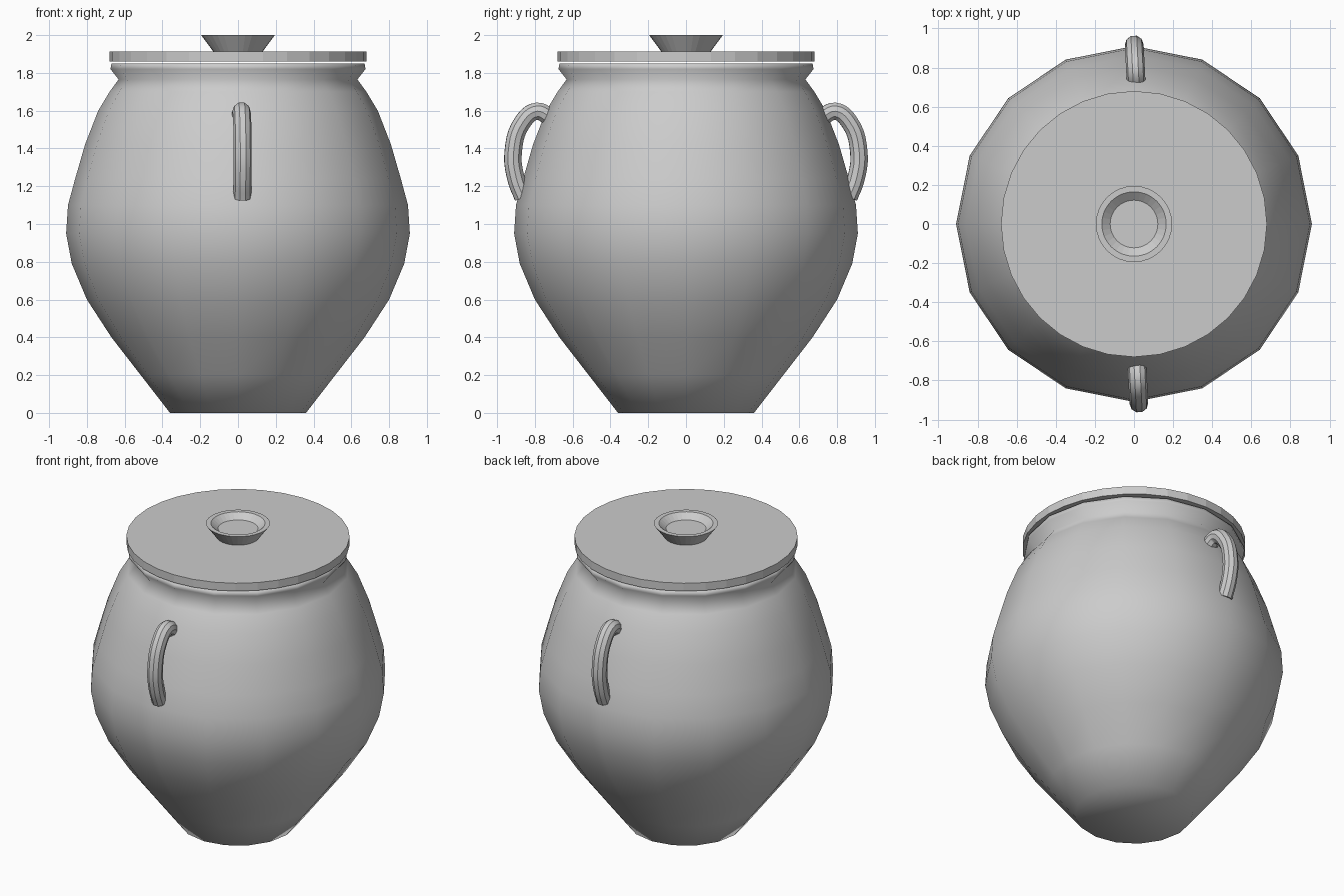
import bpy
import bmesh
from math import cos, sin, tau

cube = bpy.data.objects.get("Cube")
if cube:
    bpy.data.objects.remove(cube)

clay = bpy.data.materials.new("grey_clay")
clay.use_nodes = True
grey = (0.6, 0.6, 0.6, 1)
clay.diffuse_color = grey
clay.node_tree.nodes["Principled BSDF"].inputs["Base Color"].default_value = grey


def lathe(name, profile, sides, smooth):
    """Revolve (radius, height) points around z and close both ends."""
    bm = bmesh.new()
    rings = [[bm.verts.new((r * cos(tau * i / sides), r * sin(tau * i / sides), z))
              for i in range(sides)] for r, z in profile]
    for low, high in zip(rings, rings[1:]):
        for i in range(sides):
            j = (i + 1) % sides
            bm.faces.new((low[i], low[j], high[j], high[i]))
    bm.faces.new(rings[0][::-1])
    bm.faces.new(rings[-1])
    for face in bm.faces:
        face.smooth = smooth
    mesh = bpy.data.meshes.new(name)
    bm.to_mesh(mesh)
    bm.free()
    mesh.materials.append(clay)
    obj = bpy.data.objects.new(name, mesh)
    bpy.context.collection.objects.link(obj)
    return obj


def handle(name, side, path):
    """Round loop handle in the plane of the pot's front (-1) or back (1)."""
    curve = bpy.data.curves.new(name, "CURVE")
    curve.dimensions = "3D"
    curve.bevel_depth = 0.048
    curve.bevel_resolution = 3
    curve.resolution_u = 5
    curve.use_fill_caps = True
    spline = curve.splines.new("BEZIER")
    spline.bezier_points.add(len(path) - 1)
    for point, (y, z) in zip(spline.bezier_points, path):
        x = 0.013 - side * 0.05 * (y - 0.68)
        point.co = (x, side * y, z)
        point.handle_left_type = point.handle_right_type = "AUTO"
    obj = bpy.data.objects.new(name, curve)
    bpy.context.collection.objects.link(obj)
    bpy.ops.object.select_all(action="DESELECT")
    obj.select_set(True)
    bpy.context.view_layer.objects.active = obj
    bpy.ops.object.convert(target="MESH")
    obj = bpy.context.object
    obj.data.materials.clear()
    obj.data.materials.append(clay)
    bpy.ops.object.shade_smooth_by_angle()


# Pot: outer wall, flared rim, then inner wall down to the floor
lathe("pot_body", [
    (0.36, 0), (0.515, 0.2), (0.67, 0.4), (0.80, 0.6), (0.88, 0.79),
    (0.91, 0.95), (0.90, 1.1), (0.862, 1.24), (0.81, 1.42), (0.74, 1.6),
    (0.68, 1.7), (0.632, 1.765), (0.675, 1.82), (0.67, 1.85),
    (0.62, 1.85), (0.59, 1.76), (0.76, 1.42), (0.85, 0.95),
    (0.74, 0.6), (0.31, 0.06)], 16, True)

# Flat lid with a hollow flared knob
lathe("lid", [(0.68, 1.86), (0.68, 1.913)], 32, False)
lathe("lid_knob", [(0.13, 1.912), (0.195, 2), (0.165, 2), (0.122, 1.965)], 32, False)

# Handles at the front and back
loop = [(0.725, 1.57), (0.79, 1.597), (0.865, 1.54), (0.915, 1.38),
        (0.9, 1.24), (0.862, 1.14)]
handle("front_handle", -1, loop)
handle("back_handle", 1, loop)
